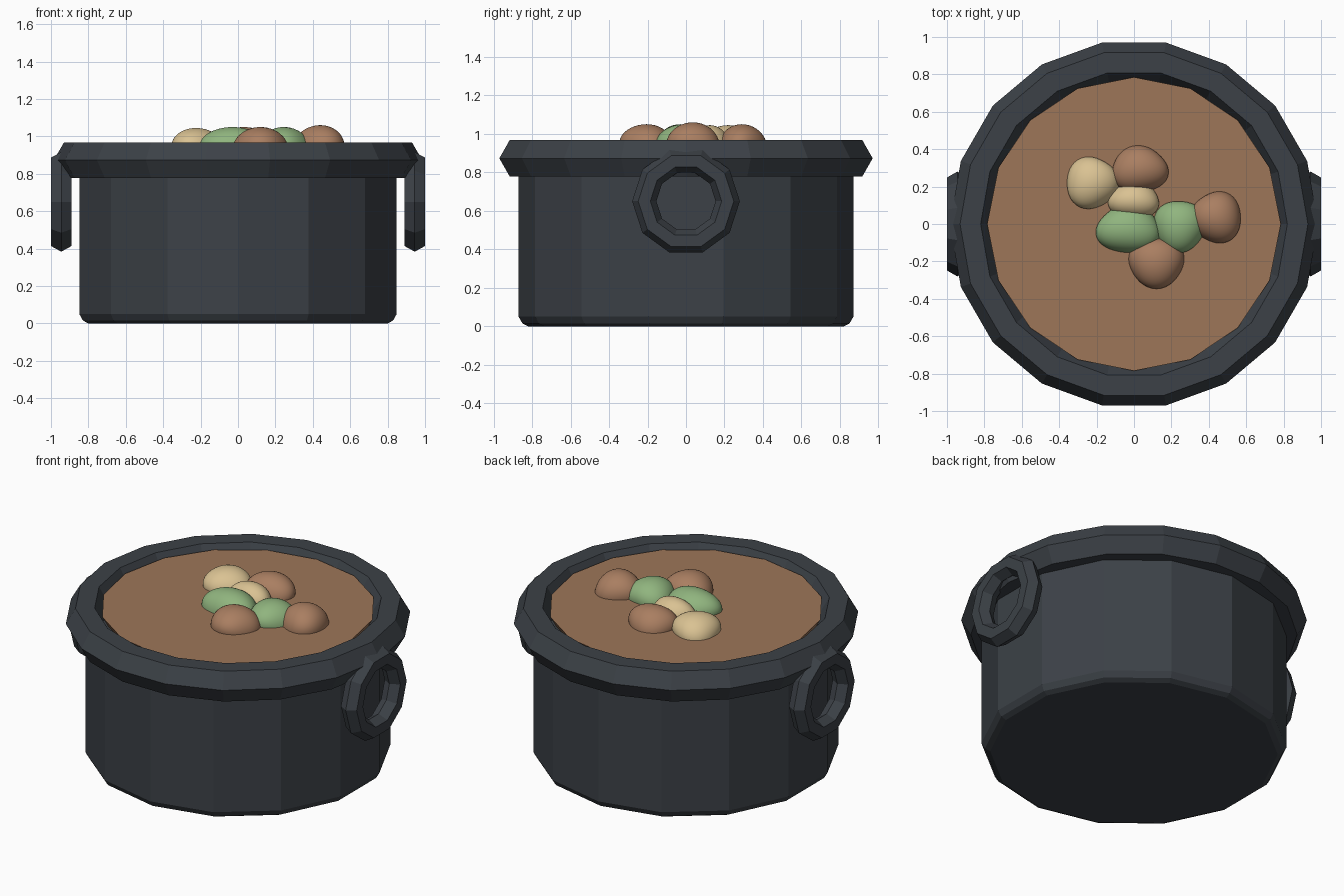
import bpy
import bmesh
from math import sin, cos, pi
from mathutils import Matrix, Vector

cube = bpy.data.objects.get("Cube")
if cube:
    bpy.data.objects.remove(cube, do_unlink=True)


def material(name, rgb):
    m = bpy.data.materials.new(name)
    m.use_nodes = True
    m.diffuse_color = (*rgb, 1)
    bsdf = next(n for n in m.node_tree.nodes if n.type == "BSDF_PRINCIPLED")
    bsdf.inputs["Base Color"].default_value = (*rgb, 1)
    return m


IRON = material("dark iron", (0.045, 0.053, 0.063))
SOUP = material("brown broth", (0.337, 0.181, 0.098))
MEAT = material("meat brown", (0.40, 0.21, 0.12))
CREAM = material("potato cream", (0.70, 0.54, 0.29))
GREEN = material("vegetable green", (0.28, 0.46, 0.21))


def add_object(name, bm, mat, smooth=False):
    bmesh.ops.recalc_face_normals(bm, faces=bm.faces)
    for f in bm.faces:
        f.smooth = smooth
    mesh = bpy.data.meshes.new(name)
    bm.to_mesh(mesh)
    bm.free()
    mesh.materials.append(mat)
    obj = bpy.data.objects.new(name, mesh)
    bpy.context.collection.objects.link(obj)
    return obj


def lathe(profile, sides, start=0.0, ring=False):
    """Spin (radius, height) points about z; ring joins the profile's ends, else both ends are capped."""
    bm = bmesh.new()
    loops = []
    for r, z in profile:
        angles = [start + 2 * pi * i / sides for i in range(sides)]
        loops.append([bm.verts.new((r * cos(a), r * sin(a), z)) for a in angles])
    pairs = list(zip(loops, loops[1:]))
    if ring:
        pairs.append((loops[-1], loops[0]))
    else:
        bm.faces.new(loops[0])
        bm.faces.new(loops[-1])
    for low, high in pairs:
        for i in range(sides):
            j = (i + 1) % sides
            bm.faces.new((low[i], low[j], high[j], high[i]))
    return bm


def hex_section(radius, thickness):
    return [(radius + thickness * cos(i * pi / 3), thickness * sin(i * pi / 3))
            for i in range(6)]


# Pot body with a small chamfer at the base
body = [(0.82, 0), (0.85, 0.015), (0.87, 0.05), (0.87, 0.88)]
add_object("pot_body", lathe(body, 14, pi / 2), IRON)

# Thick faceted rim
rim = add_object("pot_rim", lathe(hex_section(0.875, 0.11), 18, ring=True), IRON)
rim.location.z = 0.873

# Ring handles on both sides
for side, x in (("left", 0.945), ("right", -0.945)):
    bm = lathe(hex_section(0.217, 0.063), 10, pi / 2, ring=True)
    bm.transform(Matrix.Translation((x, 0, 0.65)) @ Matrix.Rotation(pi / 2, 4, "Y")
                 )
    add_object(side + "_handle", bm, IRON)

# Broth surface
add_object("broth", lathe([(0.74, 0.86), (0.785, 0.94)], 16), SOUP)


# Floating chunks: flattened, slightly lumpy rounded pieces
def chunk(name, mat, x, y, rx, ry, top, turn):
    bm = bmesh.new()
    bmesh.ops.create_icosphere(bm, subdivisions=4, radius=1)
    for v in bm.verts:
        a = math_angle = Vector((v.co.x, v.co.y)).angle_signed(Vector((1, 0)), 0) \
            if v.co.xy.length > 0.001 else 0
        bulge = 1 + 0.05 * cos(3 * a + turn) * v.co.xy.length
        v.co.x *= rx * bulge
        v.co.y *= ry * bulge
        v.co.z = 0.94 + v.co.z * (top - 0.94) + 0.012 * sin(2 * a + turn) * (1 - abs(v.co.z))
    bm.transform(Matrix.Translation((x, y, 0)))
    add_object(name, bm, mat, smooth=True)


chunk("potato_chunk_back", CREAM, -0.225, 0.22, 0.14, 0.138, 1.045, 0)
chunk("potato_chunk_middle", CREAM, 0.0, 0.125, 0.135, 0.10, 1.045, 2)
chunk("meat_chunk_back", MEAT, 0.03, 0.29, 0.15, 0.125, 1.05, 1)
chunk("meat_chunk_left", MEAT, 0.44, 0.035, 0.137, 0.137, 1.06, 3)
chunk("meat_chunk_front", MEAT, 0.12, -0.205, 0.148, 0.135, 1.05, 4.7)
chunk("vegetable_chunk_middle", GREEN, -0.03, -0.03, 0.17, 0.13, 1.05, 2)
chunk("vegetable_chunk_left", GREEN, 0.245, -0.01, 0.14, 0.138, 1.05, 5)
